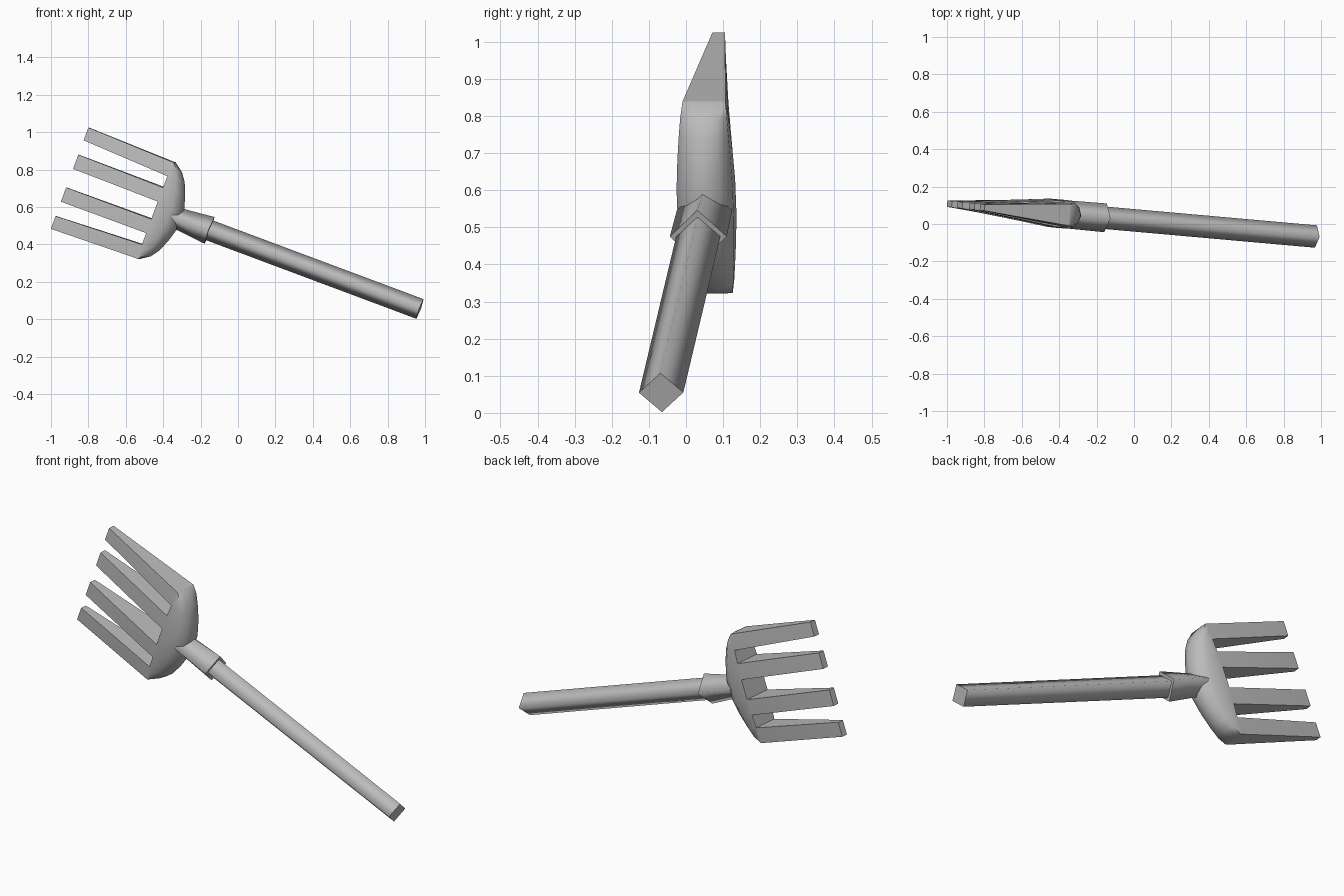
import bpy, bmesh
from mathutils import Vector, Matrix

cube = bpy.data.objects.get("Cube")
if cube:
    bpy.data.objects.remove(cube, do_unlink=True)

# Tilted frame: u runs from handle to tines, v across the tines, w through the thickness
u = Vector((-0.934, 0.083, 0.349)).normalized()
v = Vector((0.349, -0.036, 0.937))
v = (v - u * v.dot(u)).normalized()
w = u.cross(v)
FRAME = Matrix((u, v, w)).transposed().to_4x4()
FRAME.translation = Vector((-0.152, 0.033, 0.475))

grey = bpy.data.materials.new("plain_grey")
grey.use_nodes = True
grey.diffuse_color = (0.5, 0.5, 0.5, 1)
grey.node_tree.nodes["Principled BSDF"].inputs["Base Color"].default_value = (0.5, 0.5, 0.5, 1)


def finish(name, bm, sharp_angle):
    """Turn a bmesh drawn in the tilted frame into a smooth object."""
    bmesh.ops.recalc_face_normals(bm, faces=bm.faces)
    for f in bm.faces:
        f.smooth = True
    for e in bm.edges:
        if len(e.link_faces) == 2 and e.calc_face_angle() > sharp_angle:
            e.smooth = False
    mesh = bpy.data.meshes.new(name)
    bm.to_mesh(mesh)
    bm.free()
    mesh.transform(FRAME)
    mesh.materials.append(grey)
    obj = bpy.data.objects.new(name, mesh)
    bpy.context.collection.objects.link(obj)


def diamond_bar(name, start, end):
    """Square bar on edge; start and end are (along, half width, half thickness)."""
    bm = bmesh.new()
    rings = [[bm.verts.new(p) for p in ((a, b, 0), (a, 0, c), (a, -b, 0), (a, 0, -c))]
             for a, b, c in (start, end)]
    for i in range(4):
        j = (i + 1) % 4
        bm.faces.new((rings[0][i], rings[0][j], rings[1][j], rings[1][i]))
    caps = [bm.faces.new(r) for r in rings]
    for cap in caps:
        for e in cap.edges:
            e.smooth = False
    finish(name, bm, 2.5)


diamond_bar("handle", (-1.205, 0.056, 0.06), (0.05, 0.056, 0.06))
diamond_bar("collar", (0, 0.076, 0.077), (0.21, 0.055, 0.075))

# Head: a row of rounded sections across the fork, with tines drawn out of the front
CROTCH, TIP = 0.308, 0.80
half = [(0.05, 0.164, 0.076), (0.13, 0.188, 0.072), (0.195, 0.215, 0.067),
        (0.24, 0.247, 0.063), (0.275, 0.298, 0.058)]
columns = [(-b, a, h) for b, a, h in reversed(half)] + half
bm = bmesh.new()
rows = []
for b, back, h in columns:
    depth = CROTCH - back
    section = [(CROTCH, -h), (back + depth * 0.45, -h), (back + depth * 0.12, -h * 0.6),
               (back, 0), (back + depth * 0.12, h * 0.6), (back + depth * 0.45, h), (CROTCH, h)]
    rows.append([bm.verts.new((a, b, c)) for a, c in section])
for r, s in zip(rows, rows[1:]):
    for i in range(6):
        bm.faces.new((r[i], r[i + 1], s[i + 1], s[i]))
for r in (rows[0], rows[-1]):
    bm.faces.new(r)


def tine(first, last, low, high):
    """Taper a tine from the front edges of the given columns."""
    base = ([rows[i][0] for i in range(first, last + 1)]
            + [rows[i][6] for i in range(last, first - 1, -1)])
    n = last - first + 1
    tip = []
    for k, vert in enumerate(base):
        t = k / (n - 1) if k < n else (2 * n - 1 - k) / (n - 1)
        c = -0.018 if k < n else 0.016
        tip.append(bm.verts.new((TIP, low + (high - low) * t, c)))
    for k in range(len(base)):
        m = (k + 1) % len(base)
        bm.faces.new((base[k], base[m], tip[m], tip[k]))
    bm.faces.new(tip)


tine(0, 2, -0.289, -0.216)
tine(3, 4, -0.134, -0.053)
tine(5, 6, 0.053, 0.134)
tine(7, 9, 0.216, 0.289)
# Walls between the tines
for i in (2, 4, 6):
    bm.faces.new((rows[i][0], rows[i + 1][0], rows[i + 1][6], rows[i][6]))
finish("fork_head", bm, 1.0)
